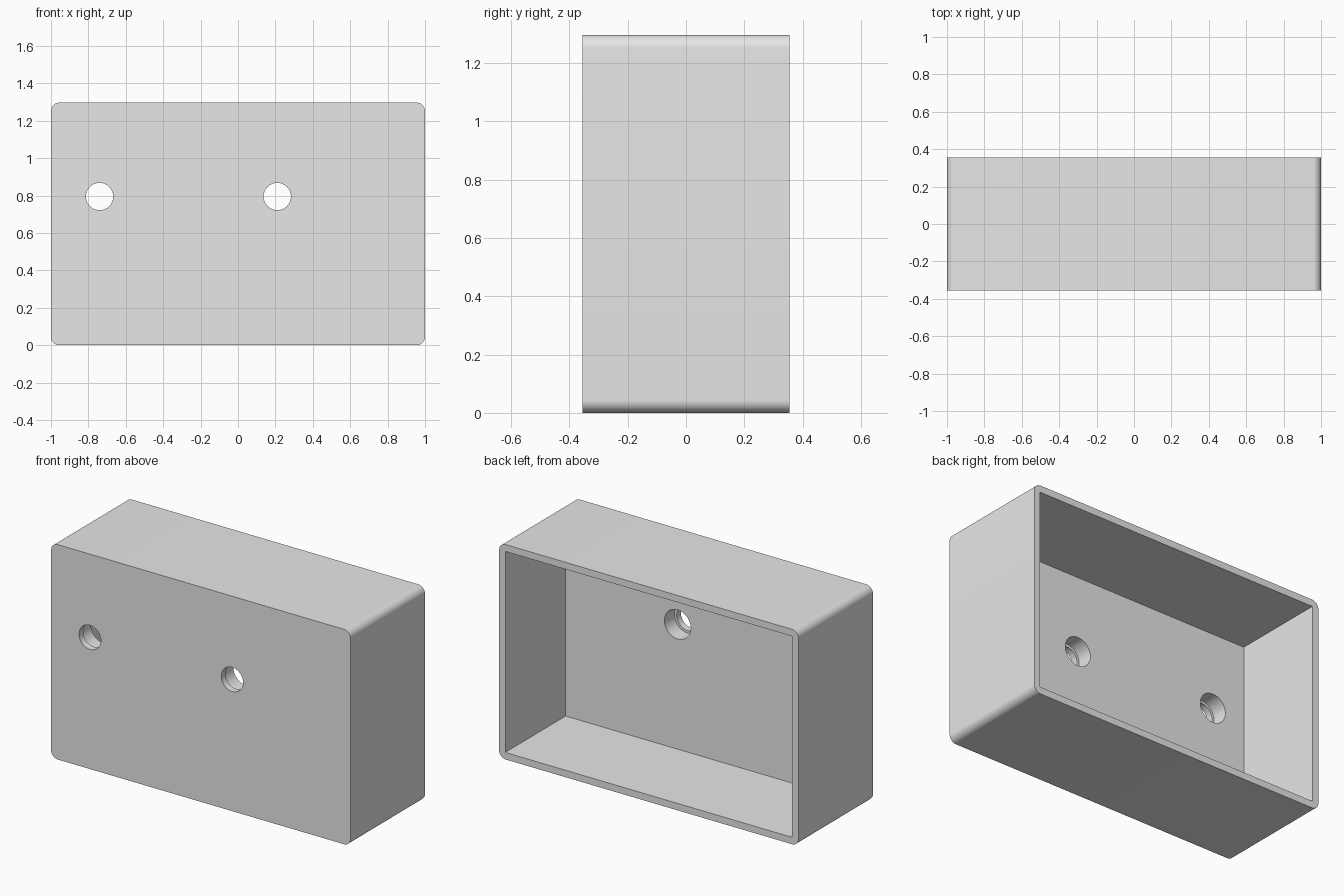
import bpy
import bmesh
from math import sin, cos, pi, radians
from mathutils import Matrix

if "Cube" in bpy.data.objects:
    bpy.data.objects.remove(bpy.data.objects["Cube"], do_unlink=True)

WIDTH, DEPTH, HEIGHT = 2.0, 0.71, 1.297
RADIUS = 0.045
WALL = 0.042
FRONT_WALL = 0.135
FRONT = -DEPTH / 2
BACK = DEPTH / 2
FLOOR = FRONT + FRONT_WALL
HOLE_Z = 0.795

grey = bpy.data.materials.new("plain grey")
grey.use_nodes = True
colour = (0.8, 0.8, 0.8, 1)
grey.diffuse_color = colour
grey.node_tree.nodes["Principled BSDF"].inputs["Base Color"].default_value = colour


def make_object(name, bm):
    bmesh.ops.recalc_face_normals(bm, faces=bm.faces[:])
    mesh = bpy.data.meshes.new(name)
    bm.to_mesh(mesh)
    bm.free()
    mesh.materials.append(grey)
    obj = bpy.data.objects.new(name, mesh)
    bpy.context.collection.objects.link(obj)
    return obj


def prism(name, outline, y0, y1):
    """Extrude an x-z outline along y."""
    bm = bmesh.new()
    face = bm.faces.new([bm.verts.new((x, y0, z)) for x, z in outline])
    moved = bmesh.ops.extrude_face_region(bm, geom=[face])["geom"]
    verts = [v for v in moved if isinstance(v, bmesh.types.BMVert)]
    bmesh.ops.translate(bm, verts=verts, vec=(0, y1 - y0, 0))
    return make_object(name, bm)


def arc(cx, cz, r, start, sweep, steps):
    return [(cx + r * cos(start + sweep * i / steps),
             cz + r * sin(start + sweep * i / steps)) for i in range(steps + 1)]


def cut(target, cutter):
    cutter.hide_render = True
    mod = target.modifiers.new("cut", 'BOOLEAN')
    mod.operation = 'DIFFERENCE'
    mod.solver = 'EXACT'
    mod.object = cutter
    bpy.context.view_layer.objects.active = target
    bpy.ops.object.modifier_apply(modifier=mod.name)
    bpy.data.objects.remove(cutter, do_unlink=True)


# Outer shell with four rounded long edges
hx, hz = WIDTH / 2 - RADIUS, HEIGHT / 2 - RADIUS
outline = []
for i, (sx, sz) in enumerate([(1, 1), (-1, 1), (-1, -1), (1, -1)]):
    outline += arc(sx * hx, HEIGHT / 2 + sz * hz, RADIUS, i * pi / 2, pi / 2, 10)
box = prism("open_box", outline, FRONT, BACK)

# Square-cornered cavity, open at the back
ix = WIDTH / 2 - WALL
cavity = [(-ix, WALL), (ix, WALL), (ix, HEIGHT - WALL), (-ix, HEIGHT - WALL)]
cut(box, prism("cavity_cutter", cavity, FLOOR, BACK + 0.1))

# Two screw holes, widened on the inside
for x in (-0.74, 0.21):
    for r, y0, y1 in ((0.073, FRONT - 0.1, FLOOR + 0.1),
                      (0.088, FRONT + 0.04, FLOOR + 0.1)):
        circle = arc(x, HOLE_Z, r, 0, 2 * pi, 48)[:-1]
        cut(box, prism("hole_cutter", circle, y0, y1))

# Smooth the round surfaces, keep the edges crisp
bpy.ops.object.select_all(action='DESELECT')
box.select_set(True)
bpy.context.view_layer.objects.active = box
bpy.ops.object.shade_smooth_by_angle(angle=radians(30))
